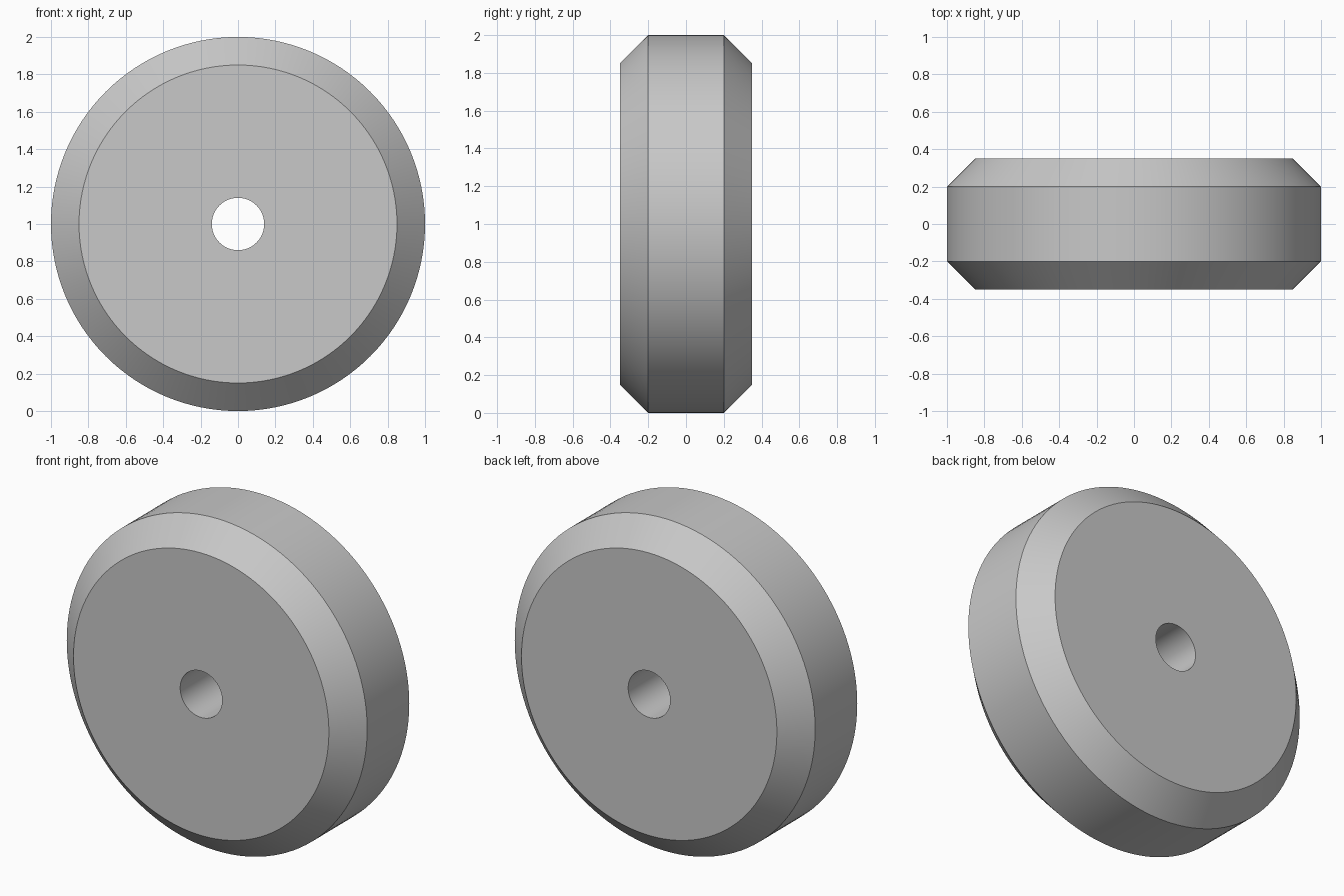
import bpy
import bmesh
from math import cos, sin, tau, radians

cube = bpy.data.objects.get("Cube")
if cube:
    bpy.data.objects.remove(cube, do_unlink=True)

SEGMENTS = 128
RADIUS, FACE_RADIUS, BORE_RADIUS = 1.0, 0.85, 0.14
HALF_WIDTH, HALF_TREAD = 0.35, 0.20

# Single grey material
grey = bpy.data.materials.new("plain_grey")
grey.use_nodes = True
color = (0.58, 0.58, 0.58, 1.0)
grey.diffuse_color = color
grey.node_tree.nodes["Principled BSDF"].inputs["Base Color"].default_value = color

# Closed cross-section (radius, y): bore, side face, bevel, tread, bevel, side face
profile = [
    (BORE_RADIUS, -HALF_WIDTH),
    (FACE_RADIUS, -HALF_WIDTH),
    (RADIUS, -HALF_TREAD),
    (RADIUS, HALF_TREAD),
    (FACE_RADIUS, HALF_WIDTH),
    (BORE_RADIUS, HALF_WIDTH),
]

# Sweep the cross-section around the axle
bm = bmesh.new()
rings = []
for i in range(SEGMENTS):
    a = tau * i / SEGMENTS
    rings.append([bm.verts.new((r * cos(a), y, r * sin(a))) for r, y in profile])
for i, ring in enumerate(rings):
    following = rings[(i + 1) % SEGMENTS]
    for j in range(len(profile)):
        k = (j + 1) % len(profile)
        bm.faces.new((ring[j], ring[k], following[k], following[j]))
bmesh.ops.recalc_face_normals(bm, faces=bm.faces)

mesh = bpy.data.meshes.new("wheel")
bm.to_mesh(mesh)
bm.free()
mesh.materials.append(grey)

wheel = bpy.data.objects.new("wheel", mesh)
wheel.location.z = RADIUS
bpy.context.collection.objects.link(wheel)

# Smooth round surfaces, crisp bevel edges
bpy.ops.object.select_all(action="DESELECT")
wheel.select_set(True)
bpy.context.view_layer.objects.active = wheel
bpy.ops.object.shade_smooth_by_angle(angle=radians(30))
